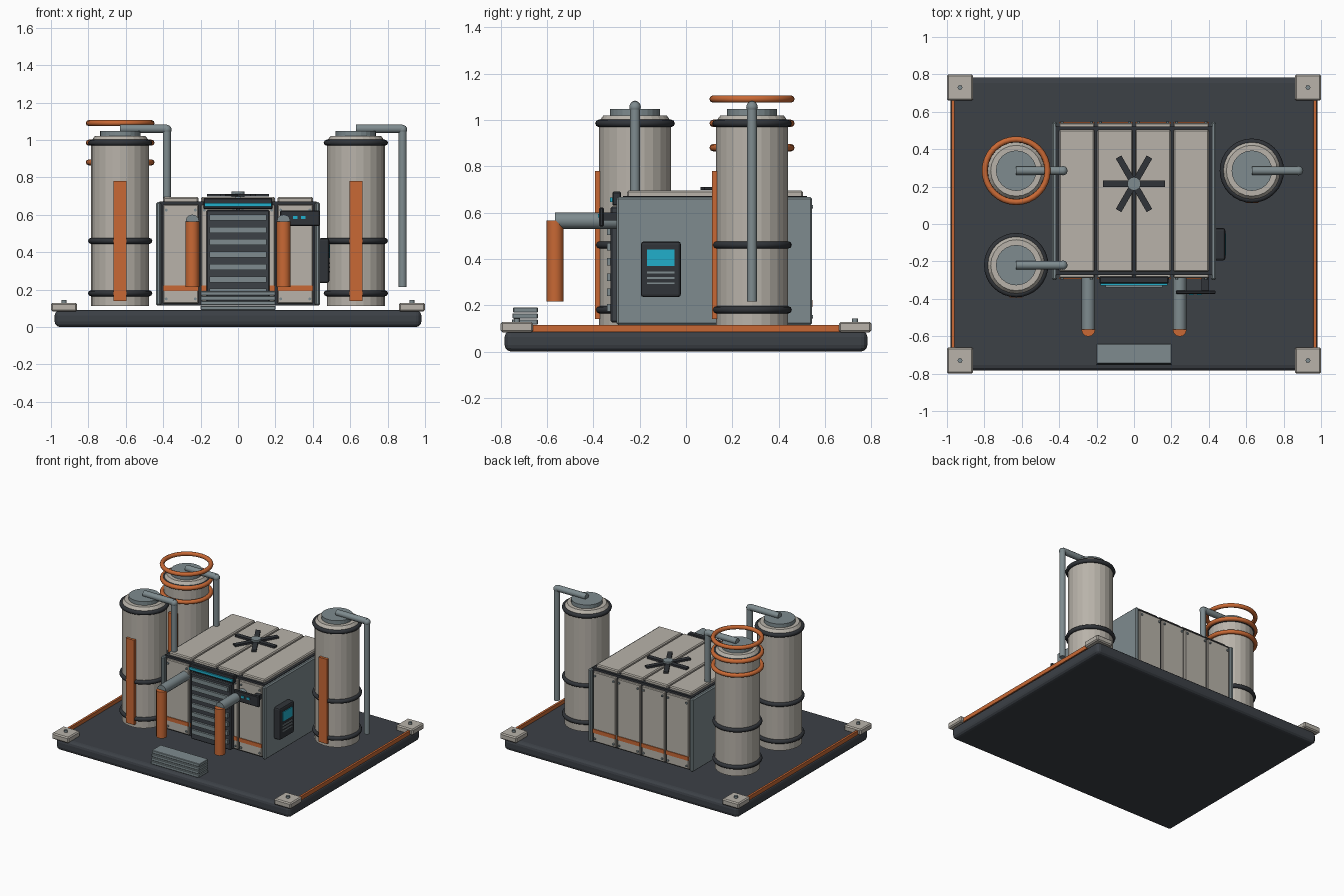
import bpy, bmesh, math
from mathutils import Vector

if "Cube" in bpy.data.objects:
    bpy.data.objects.remove(bpy.data.objects["Cube"])


def material(name, rgb):
    m = bpy.data.materials.new(name)
    m.diffuse_color = (*rgb, 1)
    m.use_nodes = True
    m.node_tree.nodes["Principled BSDF"].inputs["Base Color"].default_value = m.diffuse_color
    return m


BEIGE = material("warm_white", (0.48, 0.45, 0.40))
DARK = material("charcoal", (0.045, 0.052, 0.062))
RUBBER = material("dark_rubber", (0.03, 0.034, 0.04))
GREY = material("blue_grey", (0.21, 0.26, 0.275))
ORANGE = material("orange", (0.58, 0.14, 0.035))
CYAN = material("cyan_glow", (0.015, 0.43, 0.60))


def finish(name, bm, mat, smooth=False):
    bmesh.ops.recalc_face_normals(bm, faces=bm.faces)
    me = bpy.data.meshes.new(name)
    bm.to_mesh(me)
    bm.free()
    me.materials.append(mat)
    ob = bpy.data.objects.new(name, me)
    bpy.context.collection.objects.link(ob)
    if smooth:
        bpy.context.view_layer.objects.active = ob
        bpy.ops.object.select_all(action='DESELECT')
        ob.select_set(True)
        bpy.ops.object.shade_smooth_by_angle(angle=math.radians(50))
    return ob


def box(name, x, y, z, mat, bevel=0.0, seg=1):
    """Box from (min, max) ranges."""
    bm = bmesh.new()
    bmesh.ops.create_cube(bm, size=1)
    for v in bm.verts:
        v.co = [(r[0] + r[1]) / 2 + c * (r[1] - r[0]) for c, r in zip(v.co, (x, y, z))]
    if bevel:
        bmesh.ops.bevel(bm, geom=bm.edges[:], offset=bevel, segments=seg,
                        affect='EDGES', profile=0.5)
    return finish(name, bm, mat)


def rod(name, a, b, r, mat, sides=12):
    """Cylinder between two points."""
    a, b = Vector(a), Vector(b)
    bm = bmesh.new()
    bmesh.ops.create_cone(bm, cap_ends=True, segments=sides, radius1=r, radius2=r,
                          depth=(b - a).length)
    rot = (b - a).to_track_quat('Z', 'Y')
    for v in bm.verts:
        v.co = rot @ v.co + (a + b) / 2
    return finish(name, bm, mat, sides < 24)


def lathe(name, x, y, profile, mat, sides=24):
    """Flat-sided solid of revolution with closed ends."""
    bm = bmesh.new()
    rings = [[bm.verts.new((x + r * math.cos(2 * math.pi * i / sides),
                            y + r * math.sin(2 * math.pi * i / sides), z))
              for i in range(sides)] for r, z in profile]
    for lo, hi in zip(rings, rings[1:]):
        for i in range(sides):
            j = (i + 1) % sides
            bm.faces.new((lo[i], lo[j], hi[j], hi[i]))
    bm.faces.new(rings[0][::-1])
    bm.faces.new(rings[-1])
    return finish(name, bm, mat)


def hoop(name, x, y, z, major, minor, mat):
    bpy.ops.mesh.primitive_torus_add(location=(x, y, z), major_radius=major,
                                     minor_radius=minor, major_segments=32, minor_segments=8)
    ob = bpy.context.object
    ob.name = name
    ob.data.materials.append(mat)
    bpy.ops.object.shade_smooth_by_angle(angle=math.radians(60))


# Base slab, corner feet and side rails
box("base_slab", (-0.98, 0.98), (-0.783, 0.783), (0, 0.09), DARK, 0.028, 3)
for sx in (-1, 1):
    for sy in (-1, 1):
        cx, cy = sx * 0.93, sy * 0.73
        box("corner_block", (cx - 0.07, cx + 0.07), (cy - 0.07, cy + 0.07),
            (0.083, 0.128), BEIGE, 0.008)
        rod("corner_bolt", (cx, cy, 0.12), (cx, cy, 0.143), 0.013, GREY, 8)
    box("side_rail", (sx * 0.969 - 0.008, sx * 0.969 + 0.008), (-0.665, 0.665),
        (0.085, 0.115), ORANGE)

# Three storage tanks with bands, cap, marker strip and outlet pipe
tanks = [(-0.63, 0.285), (-0.63, -0.22), (0.63, 0.285)]
for x, y in tanks:
    lathe("tank", x, y, [(0.155, 0.112), (0.155, 0.995), (0.136, 1.02)], BEIGE)
    lathe("tank_cap", x, y, [(0.108, 1.01), (0.108, 1.048)], GREY)
    for z in (0.18, 0.46, 0.985):
        hoop("tank_band", x, y, z, 0.156, 0.016, RUBBER)
    box("tank_marker", (x - 0.035, x + 0.035), (y - 0.172, y - 0.145), (0.14, 0.78), ORANGE)
    rod("tank_outlet", (x, y, 1.06), (x + 0.25, y, 1.06), 0.023, GREY)
    rod("tank_downpipe", (x + 0.25, y, 1.065), (x + 0.25, y, 0.215), 0.022, GREY)
    bm = bmesh.new()
    bmesh.ops.create_uvsphere(bm, u_segments=12, v_segments=8, radius=0.025)
    bmesh.ops.translate(bm, verts=bm.verts, vec=(x + 0.25, y, 1.055))
    finish("outlet_elbow", bm, GREY, True)
for z in (0.88, 0.985, 1.09):
    hoop("coil_ring", *tanks[0], z, 0.168, 0.016, ORANGE)

# Machine housing: dark core, grey side plates
box("housing_core", (-0.42, 0.42), (-0.272, 0.522), (0.115, 0.672), RUBBER)
for sx in (-1, 1):
    box("side_plate", (sx * 0.425 - 0.014, sx * 0.425 + 0.014), (-0.30, 0.545),
        (0.115, 0.667), GREY, 0.008)

# Four columns of roof, front and back panels
for i in range(4):
    cx = -0.306 + i * 0.204
    xr = (cx - 0.095, cx + 0.095)
    box("roof_panel", xr, (-0.255, 0.505), (0.665, 0.695), BEIGE, 0.007)
    for name, y0, y1, out in (("front_panel", -0.288, -0.265, -1),
                              ("back_panel", 0.515, 0.54, 1)):
        box(name, xr, (y0, y1), (0.125, 0.655), BEIGE, 0.005)
        face = y0 if out < 0 else y1
        box("panel_stripe", xr, sorted((face - out * 0.002, face + out * 0.006)),
            (0.193, 0.222), ORANGE)
        for dx in (-0.078, 0.078):
            for z in (0.15, 0.625):
                rod("panel_bolt", (cx + dx, face, z), (cx + dx, face + out * 0.008, z),
                    0.008, GREY, 8)

# Front grille with slats and light bar
box("grille_frame", (-0.168, 0.168), (-0.325, -0.275), (0.125, 0.625), DARK, 0.006)
for i in range(7):
    z = 0.585 - i * 0.066
    box("grille_slat", (-0.152, 0.152), (-0.34, -0.32), (z - 0.016, z + 0.016), GREY)
box("light_hood", (-0.185, 0.185), (-0.318, -0.28), (0.63, 0.69), RUBBER, 0.005)
box("light_bar", (-0.18, 0.18), (-0.328, -0.316), (0.645, 0.664), CYAN)

# Front exhaust pipes
for sx in (-1, 1):
    x = sx * 0.244
    rod("exhaust_arm", (x, -0.27, 0.565), (x, -0.565, 0.565), 0.036, GREY)
    rod("exhaust_drop", (x, -0.565, 0.565), (x, -0.565, 0.215), 0.037, ORANGE)

# Small front display with indicator lights
box("front_display", (0.225, 0.437), (-0.375, -0.355), (0.54, 0.622), RUBBER, 0.005)
box("display_bracket", (0.36, 0.40), (-0.36, -0.28), (0.565, 0.60), RUBBER)
for x in (0.305, 0.35):
    box("indicator", (x - 0.012, x + 0.012), (-0.38, -0.372), (0.578, 0.594), CYAN)

# Side control box
box("control_box", (0.43, 0.488), (-0.195, -0.022), (0.235, 0.475), RUBBER, 0.012, 2)
box("control_screen", (0.484, 0.493), (-0.168, -0.05), (0.37, 0.44), CYAN)
for z in (0.295, 0.318, 0.341):
    box("control_key", (0.484, 0.492), (-0.168, -0.05), (z - 0.004, z + 0.004), GREY)

# Roof fan: hub and six blades
bm = bmesh.new()
for i in range(6):
    new = bmesh.ops.create_cube(bm, size=1)["verts"]
    a = i * math.pi / 3
    for v in new:
        px, py = 0.095 + v.co.x * 0.14, v.co.y * 0.034
        v.co = (px * math.cos(a) - py * math.sin(a),
                0.215 + px * math.sin(a) + py * math.cos(a), 0.704 + v.co.z * 0.014)
finish("fan_blades", bm, RUBBER)
rod("fan_hub", (0, 0.215, 0.68), (0, 0.215, 0.724), 0.036, GREY, 16)

# Entry step made of stacked treads
for i in range(4):
    z = 0.105 + i * 0.026
    box("step_tread", (-0.2, 0.2), (-0.755 + i * 0.003, -0.64), (z - 0.015, z + 0.008), GREY, 0.003)
